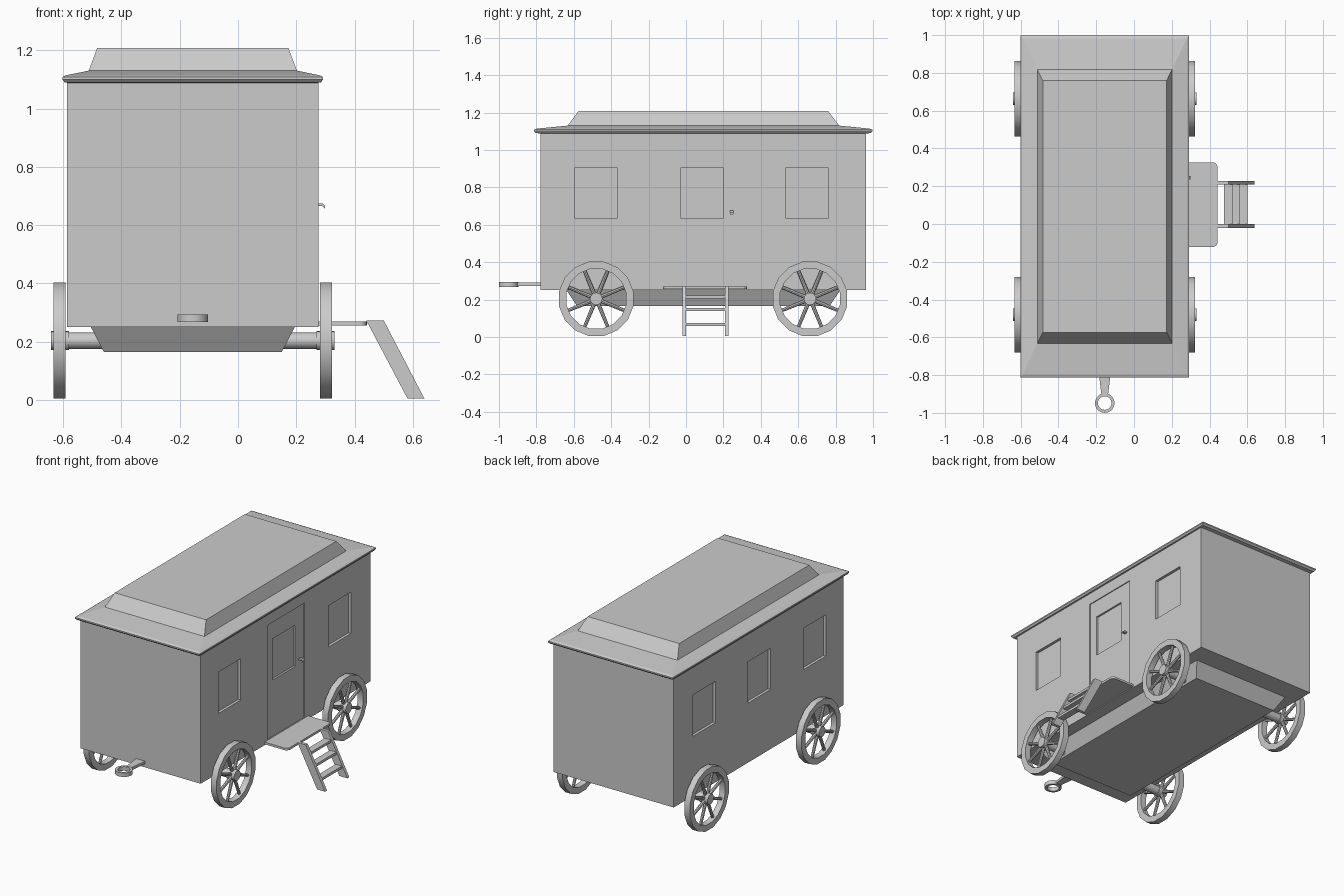
import bpy, bmesh, math
from mathutils import Matrix, Vector

if "Cube" in bpy.data.objects:
    bpy.data.objects.remove(bpy.data.objects["Cube"])

CX, CY = -0.155, 0.093   # centre of the wagon body


def finish(name, bm, smooth=False):
    bmesh.ops.recalc_face_normals(bm, faces=bm.faces)
    me = bpy.data.meshes.new(name)
    bm.to_mesh(me)
    bm.free()
    ob = bpy.data.objects.new(name, me)
    bpy.context.collection.objects.link(ob)
    if smooth:
        bpy.ops.object.select_all(action='DESELECT')
        ob.select_set(True)
        bpy.context.view_layer.objects.active = ob
        bpy.ops.object.shade_smooth_by_angle(angle=math.radians(32))
    return ob


def loft(bm, rings, closed=False):
    """Bridge equal-length rings of points; cap the ends unless closed."""
    vs = [[bm.verts.new(p) for p in r] for r in rings]
    n = len(vs[0])
    pairs = list(zip(vs, vs[1:])) + ([(vs[-1], vs[0])] if closed else [])
    for a, b in pairs:
        for i in range(n):
            j = (i + 1) % n
            bm.faces.new((a[i], a[j], b[j], b[i]))
    if not closed:
        bm.faces.new(vs[0])
        bm.faces.new(vs[-1])


def rect(hx, hy, z):
    return [(CX + sx * hx, CY + sy * hy, z) for sx, sy in ((-1, -1), (1, -1), (1, 1), (-1, 1))]


def box(bm, x0, x1, y0, y1, z0, z1):
    loft(bm, [[(x0, y0, z), (x1, y0, z), (x1, y1, z), (x0, y1, z)] for z in (z0, z1)])


def circle(c, r, n, axis, t, off=0.0):
    """Ring of n points about the x or z axis, shifted by t along it."""
    out = []
    for i in range(n):
        a = 2 * math.pi * (i + off) / n
        u, v = r * math.cos(a), r * math.sin(a)
        d = Vector((t, u, v)) if axis == 'x' else Vector((u, v, t))
        out.append(Vector(c) + d)
    return out


def prism(name, pts, z0, z1):
    bm = bmesh.new()
    loft(bm, [[(x, y, z) for x, y in pts] for z in (z0, z1)])
    return finish(name, bm)


def lofted(name, layers):
    bm = bmesh.new()
    loft(bm, [rect(*l) for l in layers])
    return finish(name, bm)


# Body with recessed door and windows
body = lofted("body", [(0.431, 0.87, 0.25), (0.431, 0.87, 1.095)])
XR, XL = CX + 0.431, CX - 0.431

bm = bmesh.new()
box(bm, XR - 0.006, XR + 0.05, -0.09, 0.286, 0.272, 1.015)
door_cutter = finish("door_cutter", bm)
bm = bmesh.new()
for y in (-0.481, 0.085, 0.648):
    for x in (XR, XL):
        box(bm, x - 0.018, x + 0.018, y - 0.115, y + 0.115, 0.636, 0.904)
window_cutter = finish("window_cutter", bm)
for cutter in (door_cutter, window_cutter):
    cutter.hide_render = True
    cutter.hide_set(True)
    mod = body.modifiers.new(cutter.name, 'BOOLEAN')
    mod.operation = 'DIFFERENCE'
    mod.solver = 'EXACT'
    mod.object = cutter

# Roof with overhanging eaves and raised centre
lofted("roof", [(0.428, 0.868, 1.088), (0.44, 0.895, 1.09), (0.447, 0.905, 1.10), (0.447, 0.905, 1.108),
                (0.435, 0.89, 1.114), (0.357, 0.726, 1.13), (0.328, 0.667, 1.208)])

# Tapered underframe
lofted("underframe", [(0.305, 0.675, 0.165), (0.352, 0.735, 0.255)])

# Wheels: rim, hub and spokes; axles between them
R, RIM_IN, WZ = 0.203, 0.163, 0.204
for end, wy in (("front", -0.48), ("rear", 0.663)):
    bm = bmesh.new()
    loft(bm, [circle((0, wy, WZ), 0.028, 16, 'x', t) for t in (-0.59, 0.28)])
    finish(end + "_axle", bm, True)
    for side, s in (("left", -1), ("right", 1)):
        c = Vector((CX + s * 0.457, wy, WZ))
        bm = bmesh.new()
        loft(bm, [circle(c, r, 16, 'x', t, 0.5) for r, t in
                  ((R, -0.02), (R, 0.02), (RIM_IN, 0.02), (RIM_IN, -0.02))], closed=True)
        loft(bm, [circle(c, 0.033, 16, 'x', t) for t in (-s * 0.032, s * 0.029)])
        for k in range(8):
            rot = Matrix.Rotation(math.pi * (k + 0.5) / 4, 4, 'X')
            mat = Matrix.Translation(c) @ rot @ Matrix.Translation((0, 0, 0.098))
            bmesh.ops.create_cone(bm, segments=8, cap_ends=True, radius1=0.011, radius2=0.009,
                                  depth=0.14, matrix=mat)
        finish(f"{end}_{side}_wheel", bm, True)

# Entrance platform with rounded outer corners
r, px, y0, y1 = 0.025, 0.442, -0.122, 0.326
arc = [(math.cos(a), math.sin(a)) for a in (math.radians(22.5 * i) for i in range(5))]
pts = [(XR - 0.01, y0)] + [(px - r + r * c, y0 + r - r * s) for c, s in reversed(arc)]
pts += [(px - r + r * c, y1 - r + r * s) for c, s in arc] + [(XR - 0.01, y1)]
prism("platform", pts, 0.256, 0.27)

# Ladder: two slanted stringers and three treads
bm = bmesh.new()
side = [(0.44, 0.273), (0.5, 0.273), (0.639, 0.006), (0.581, 0.006)]
for y in (-0.02, 0.208):
    loft(bm, [[(x, yy, z) for x, z in side] for yy in (y, y + 0.02)])
for x, z in ((0.499, 0.215), (0.537, 0.147), (0.577, 0.067)):
    box(bm, x - 0.023, x + 0.023, -0.005, 0.212, z - 0.008, z + 0.008)
finish("ladder", bm)

# Door handle: short stem with a bent lever
bm = bmesh.new()
path = [(XR - 0.01, 0.67), (0.290, 0.67), (0.299, 0.660)]
loft(bm, [[(x, 0.245 + a, z + b) for a, b in ((-0.009, -0.005), (0.009, -0.005), (0.009, 0.005), (-0.009, 0.005))]
          for x, z in path])
finish("door_handle", bm)

# Drawbar and towing ring
prism("drawbar", [(CX - 0.018, -0.9), (CX + 0.018, -0.9), (CX + 0.034, -0.77), (CX - 0.034, -0.77)], 0.272, 0.29)
bm = bmesh.new()
loft(bm, [circle((CX, -0.948, 0.281), rr, 20, 'z', t) for rr, t in
          ((0.052, -0.013), (0.052, 0.013), (0.036, 0.013), (0.036, -0.013))], closed=True)
finish("towing_ring", bm, True)
